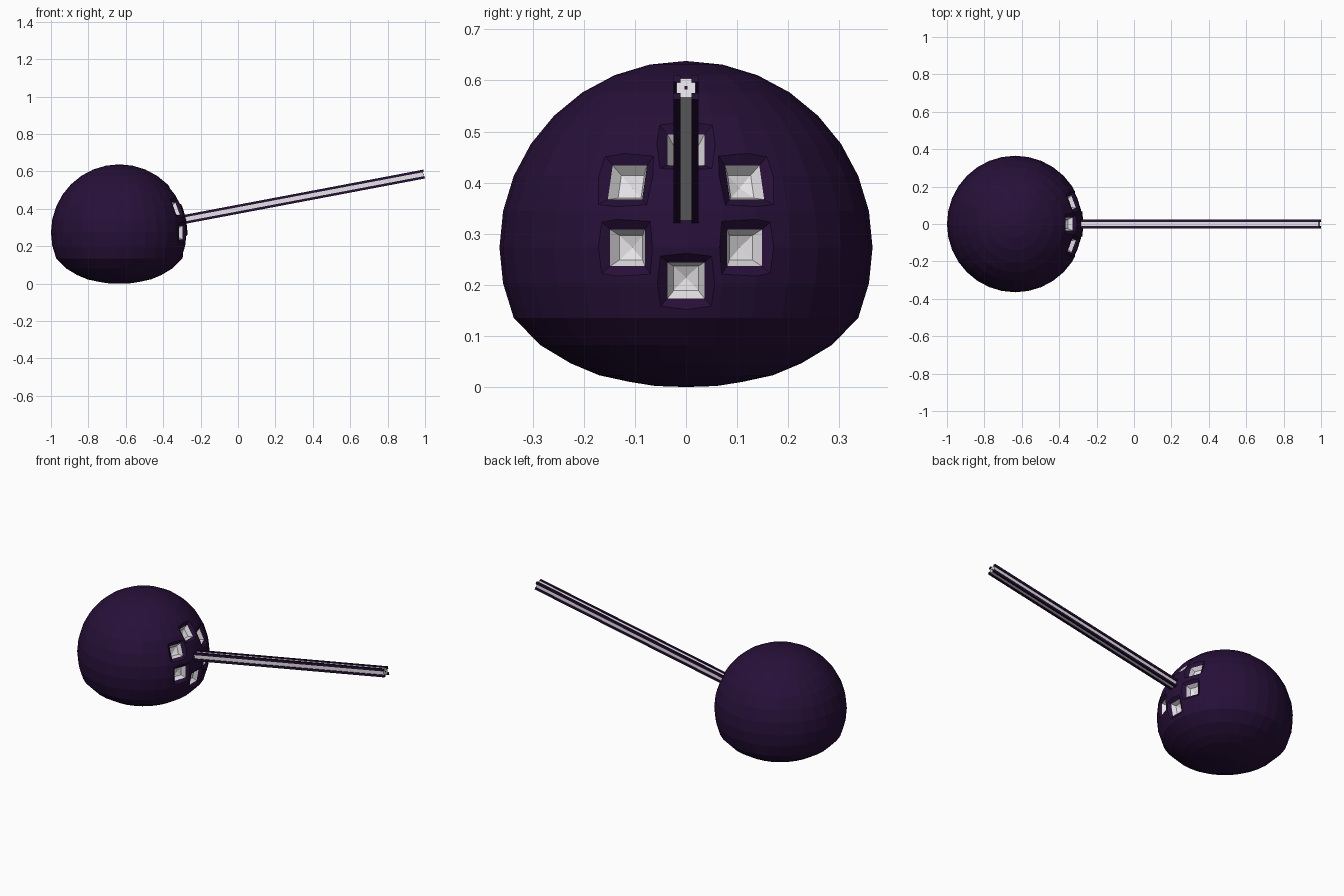
import bpy, bmesh, math
from mathutils import Vector, Matrix

if "Cube" in bpy.data.objects:
    bpy.data.objects.remove(bpy.data.objects["Cube"])


def material(name, rgb):
    m = bpy.data.materials.new(name)
    m.diffuse_color = (*rgb, 1)
    m.use_nodes = True
    m.node_tree.nodes["Principled BSDF"].inputs["Base Color"].default_value = m.diffuse_color
    return m


purple = material("dark purple", (0.020, 0.005, 0.040))
white = material("off white", (0.80, 0.78, 0.80))


def finish(name, bm):
    bmesh.ops.recalc_face_normals(bm, faces=bm.faces)
    mesh = bpy.data.meshes.new(name)
    bm.to_mesh(mesh)
    bm.free()
    mesh.materials.append(purple)
    mesh.materials.append(white)
    ob = bpy.data.objects.new(name, mesh)
    bpy.context.collection.objects.link(ob)
    return ob


def loft(bm, rings, caps=True):
    """Skin a list of equally long closed rings of points; returns side faces by band."""
    vs = [[bm.verts.new(p) for p in ring] for ring in rings]
    n = len(vs[0])
    bands = [[bm.faces.new((a[i], a[(i + 1) % n], b[(i + 1) % n], b[i])) for i in range(n)]
             for a, b in zip(vs, vs[1:])]
    if caps:
        bm.faces.new(vs[0][::-1])
    return vs, bands


# Body: round dome with a flattened base
CX, CZ, R, SEG = -0.635, 0.273, 0.365, 32
profile = [(0.06, 0.002), (0.11, 0.010), (0.17, 0.023), (0.225, 0.046),
           (0.285, 0.082), (0.337, 0.135), (0.358, 0.203)]
profile += [(R * math.cos(math.pi * i / 16), CZ + R * math.sin(math.pi * i / 16)) for i in range(8)]
bm = bmesh.new()
rings = [[(CX + r * math.cos(2 * math.pi * k / SEG), r * math.sin(2 * math.pi * k / SEG), z)
          for k in range(SEG)] for r, z in profile]
vs, _ = loft(bm, rings, caps=False)
for ring, z in ((vs[0], 0.0), (vs[-1], CZ + R)):
    tip = bm.verts.new((CX, 0, z))
    for i in range(SEG):
        bm.faces.new((ring[i], ring[(i + 1) % SEG], tip))
body = finish("body", bm)

# Six sockets around the stick: dark sloped rim, then a white faceted pit
centre = Vector((CX, 0, CZ))
for k in range(6):
    a = math.radians(90 + 60 * k)
    y, z = 0.14 * math.cos(a), 0.34 + 0.135 * math.sin(a)
    x = CX + math.sqrt(R * R - y * y - (z - CZ) ** 2)
    surface = Vector((x, y, z))
    n = (surface - centre).normalized()
    side = Vector((0, 0, 1)).cross(n).normalized()
    up = n.cross(side)

    def square(half, depth):
        pts = []
        for u, v in ((-1, -1), (0, -1), (1, -1), (1, 0), (1, 1), (0, 1), (-1, 1), (-1, 0)):
            pts.append(surface - n * depth + (side * u + up * v) * half)
        return pts

    bm = bmesh.new()
    vs, bands = loft(bm, [square(0.066, -0.03), square(0.064, 0.0),
                          square(0.036, 0.020), square(0.024, 0.042)])
    tip = bm.verts.new(surface - n * 0.05)
    for i in range(8):
        bm.faces.new((vs[-1][i], vs[-1][(i + 1) % 8], tip)).material_index = 1
    for f in bands[2]:
        f.material_index = 1
    cutter = finish(f"socket_cutter_{k + 1}", bm)
    cutter.hide_render = True
    cutter.hide_viewport = True
    mod = body.modifiers.new("socket", 'BOOLEAN')
    mod.operation = 'DIFFERENCE'
    mod.solver = 'EXACT'
    mod.object = cutter

# Stick: white core held between four dark corner rods, tilted upward
start, end = Vector((-0.30, 0, 0.341)), Vector((0.995, 0, 0.586))
length = (end - start).length
tilt = math.atan2(end.z - start.z, end.x - start.x)
place = Matrix.Translation(start) @ Matrix.Rotation(-tilt, 4, 'Y')


def bar(name, x0, x1, y, z, size, mat):
    bm = bmesh.new()
    bmesh.ops.create_cube(bm, size=1)
    for v in bm.verts:
        v.co = Vector(((x0 + x1) / 2 + v.co.x * (x1 - x0), y + v.co.y * size, z + v.co.z * size))
    for f in bm.faces:
        f.material_index = mat
    bm.transform(place)
    return finish(name, bm)


bar("stick_core", 0, length - 0.004, 0, 0, 0.038, 1)
for i, (sy, sz) in enumerate(((-1, -1), (1, -1), (1, 1), (-1, 1))):
    bar(f"stick_rod_{i + 1}", 0, length, sy * 0.0175, sz * 0.0175, 0.013, 0)
# Small dark dot in the middle of the tip
bar("stick_tip_dot", length - 0.010, length - 0.002, 0, 0, 0.006, 0)
